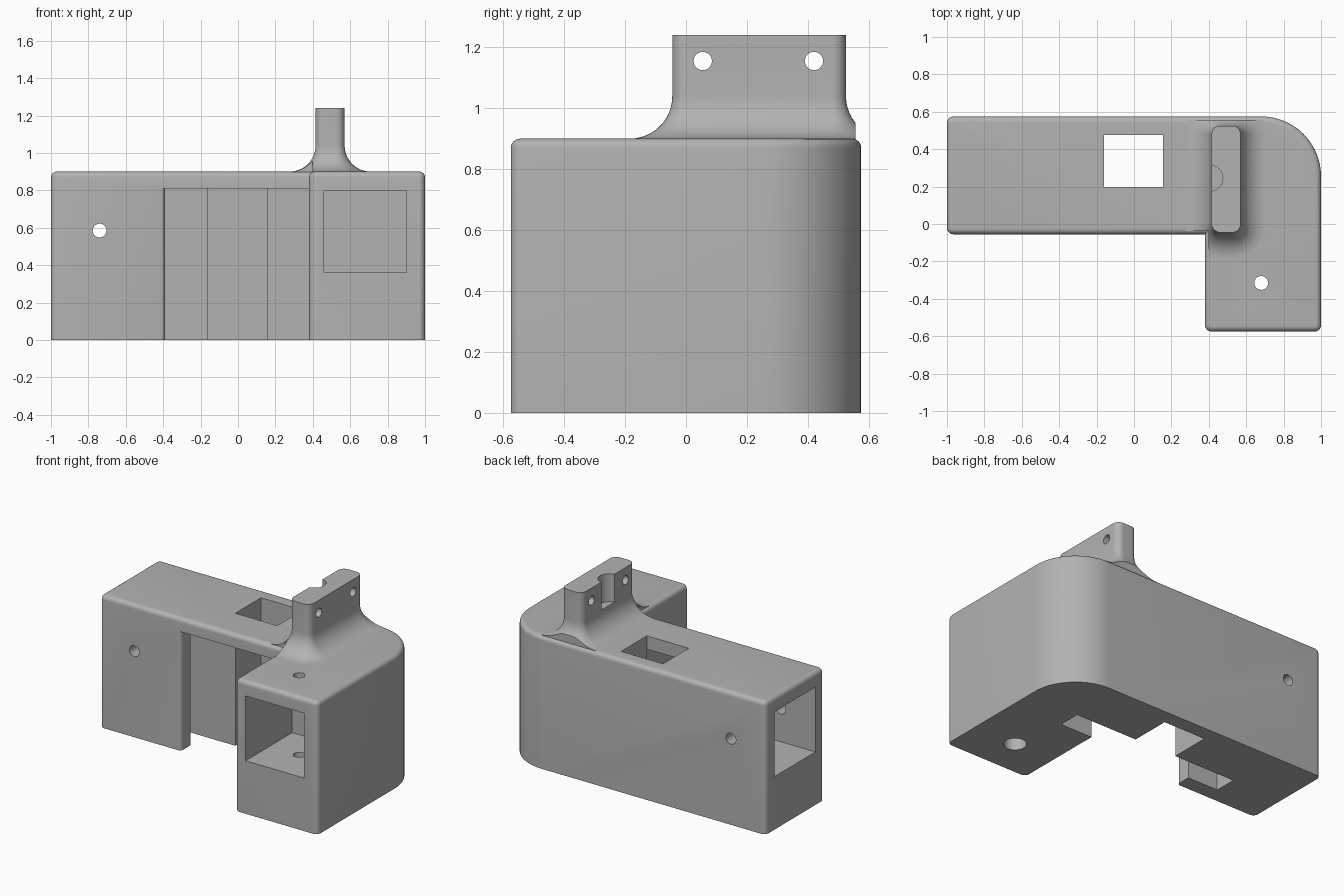
import bpy, bmesh
from math import sin, cos, pi, sqrt
from mathutils import Vector, Matrix

if "Cube" in bpy.data.objects:
    bpy.data.objects.remove(bpy.data.objects["Cube"])

grey = bpy.data.materials.new("light grey plastic")
grey.use_nodes = True
GREY = (0.45, 0.45, 0.45, 1)
grey.diffuse_color = GREY
grey.node_tree.nodes["Principled BSDF"].inputs["Base Color"].default_value = GREY


def finish(name, bm):
    bmesh.ops.recalc_face_normals(bm, faces=bm.faces)
    mesh = bpy.data.meshes.new(name)
    bm.to_mesh(mesh)
    bm.free()
    mesh.materials.append(grey)
    obj = bpy.data.objects.new(name, mesh)
    bpy.context.collection.objects.link(obj)
    return obj


def rounded(corners, steps=8):
    """Outline from (x, y, radius) right-angle corners."""
    out = []
    for i, (x, y, r) in enumerate(corners):
        p = Vector((x, y))
        if r == 0:
            out.append(p)
            continue
        u = (Vector(corners[i - 1][:2]) - p).normalized()
        v = (Vector(corners[(i + 1) % len(corners)][:2]) - p).normalized()
        centre = p + r * (u + v)
        n = steps * 3 if r > 0.2 else steps
        for k in range(n + 1):
            t = k / n * pi / 2
            out.append(centre - r * (v * cos(t) + u * sin(t)))
    return out


def loft(name, rings):
    """Solid through (z, outline) rings with equal point counts."""
    bm = bmesh.new()
    loops = [[bm.verts.new((p.x, p.y, z)) for p in pts] for z, pts in rings]
    for a, b in zip(loops, loops[1:]):
        for i in range(len(a)):
            bm.faces.new((a[i - 1], a[i], b[i], b[i - 1]))
    bm.faces.new(loops[0][::-1])
    bm.faces.new(loops[-1])
    return finish(name, bm)


def box(name, x0, x1, y0, y1, z0, z1):
    corners = [(x0, y0, 0), (x1, y0, 0), (x1, y1, 0), (x0, y1, 0)]
    return loft(name, [(z0, rounded(corners)), (z1, rounded(corners))])


def cylinder(name, centre, radius, length, axis):
    bm = bmesh.new()
    turn = {"x": Matrix.Rotation(pi / 2, 4, "Y"),
            "y": Matrix.Rotation(pi / 2, 4, "X"), "z": Matrix()}[axis]
    bmesh.ops.create_cone(bm, cap_ends=True, segments=32, radius1=radius,
                          radius2=radius, depth=length,
                          matrix=Matrix.Translation(centre) @ turn)
    return finish(name, bm)


def combine(target, other, operation):
    mod = target.modifiers.new(operation, "BOOLEAN")
    mod.operation, mod.object, mod.solver = operation, other, "EXACT"
    bpy.context.view_layer.objects.active = target
    bpy.ops.object.modifier_apply(modifier=mod.name)
    bpy.data.objects.remove(other)


def footprint(i):
    """L-shaped plan, inset by i."""
    r = 0.035 - i
    return rounded([(-1 + i, -0.055 + i, r), (0.38 + i, -0.055 + i, 0),
                    (0.38 + i, -0.575 + i, r), (1 - i, -0.575 + i, r),
                    (1 - i, 0.575 - i, 0.32 - i), (-1 + i, 0.575 - i, r)])


def post_outline(d):
    """Plan of the upright tab, grown by d."""
    x0, x1, y0, y1, r = 0.415 - d, 0.57 + d, -0.045 - d, 0.525 + d, 0.045 + d
    return rounded([(x0, y0, r), (x1, y0, r), (x1, y1, r), (x0, y1, r)])


# L-shaped body with a rounded top rim
TOP, RIM = 0.9, 0.03
rings = [(0, footprint(0))]
for k in range(7):
    t = k / 6 * pi / 2
    rings.append((TOP - RIM + RIM * sin(t), footprint(RIM * (1 - cos(t)))))
body = loft("bracket_body", rings)

# upright tab with a flared foot, trimmed to the plan of the body
FLARE = 0.14
rings = [(0.8, post_outline(FLARE))]
for k in range(13):
    t = k / 12 * pi / 2
    rings.append((TOP + FLARE * (1 - cos(t)), post_outline(FLARE * (1 - sin(t)))))
rings.append((1.24, post_outline(0)))
post = loft("upright_tab", rings)
combine(post, loft("trim", [(0.7, footprint(0.018)), (1.5, footprint(0.018))]),
        "INTERSECT")
combine(body, post, "UNION")

# front notch with rounded lips on the arm side
notch = rounded([(-0.39, 0.05, 0), (-0.39, -0.0555, 0.025), (-0.5, -0.0555, 0),
                 (-0.5, -0.1, 0), (0.379, -0.1, 0), (0.379, 0.05, 0)])
cutters = [
    loft("notch", [(-0.1, notch), (0.81, notch)]),
    # wide slot behind the notch, deep middle slot and top window
    box("wide_slot", -0.62, 0.62, 0.049, 0.2, -0.1, 0.81),
    box("deep_slot", -0.16, 0.155, 0.199, 0.475, -0.1, 1.0),
    # square sockets in both ends
    box("arm_socket", -1.1, -0.5, 0.04, 0.48, 0.36, 0.8),
    box("leg_socket", 0.46, 0.9, -0.7, -0.075, 0.36, 0.8),
    # screw holes
    cylinder("arm_screw", (-0.74, 0.25, 0.585), 0.037, 1, "y"),
    cylinder("leg_screw", (0.68, -0.315, 0.5), 0.037, 1.2, "z"),
    cylinder("counterbore", (0.68, -0.315, 0.08), 0.07, 0.36, "z"),
    cylinder("tab_hole_front", (0.49, 0.055, 1.155), 0.03, 0.4, "x"),
    cylinder("tab_hole_back", (0.49, 0.42, 1.155), 0.03, 0.4, "x"),
    # half-round groove in the tab
    cylinder("groove", (0.405, 0.245, 1.2), 0.07, 0.3, "z"),
]
for cutter in cutters:
    combine(body, cutter, "DIFFERENCE")

# one shared material, smooth fillets with sharp edges kept
body.data.materials.clear()
body.data.materials.append(grey)
for face in body.data.polygons:
    face.material_index = 0
bpy.ops.object.select_all(action="DESELECT")
body.select_set(True)
bpy.context.view_layer.objects.active = body
bpy.ops.object.shade_smooth_by_angle(angle=pi / 6)
